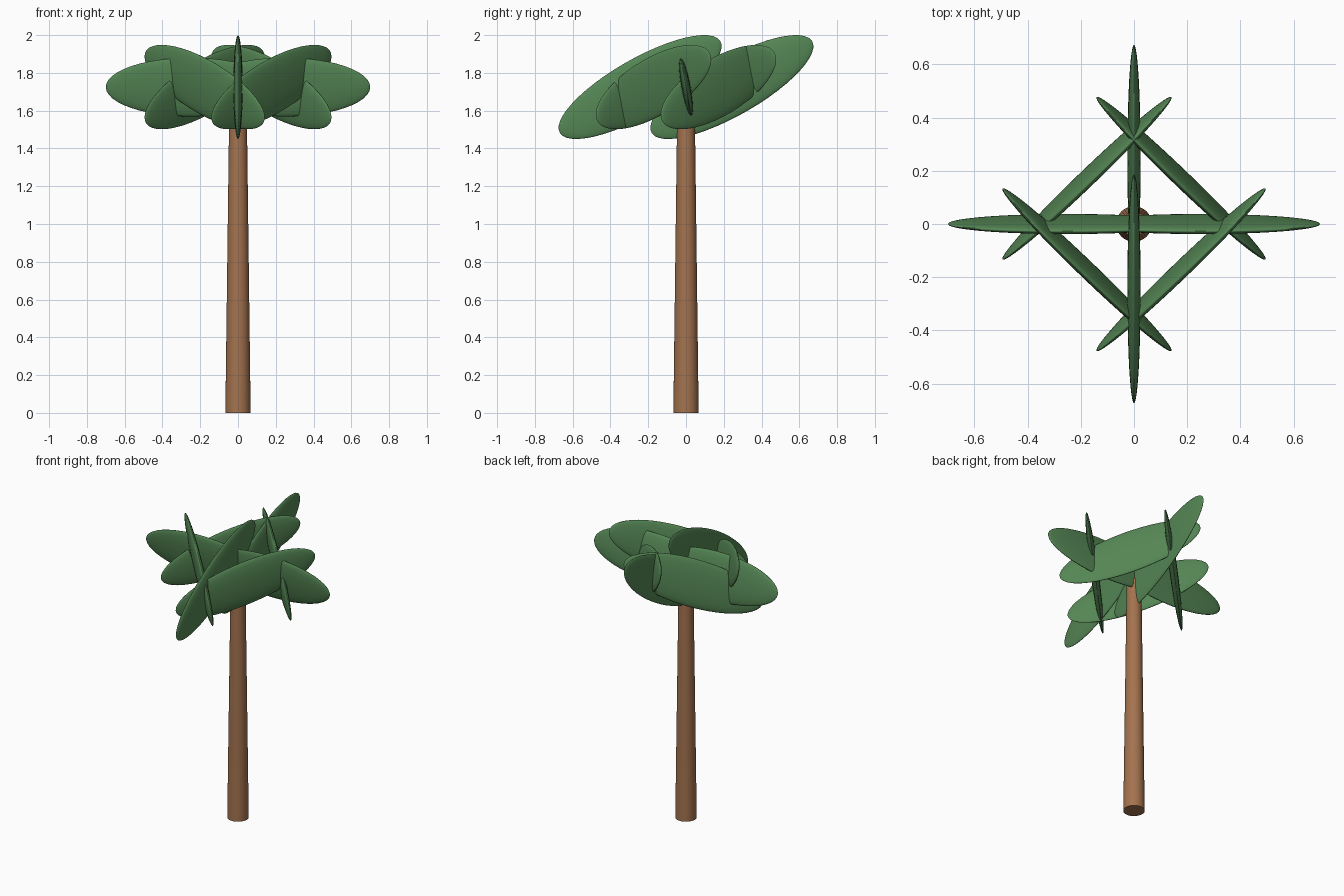
import bpy, bmesh, math
from mathutils import Matrix

if "Cube" in bpy.data.objects:
    bpy.data.objects.remove(bpy.data.objects["Cube"])


def material(name, rgb):
    m = bpy.data.materials.new(name)
    m.diffuse_color = (*rgb, 1)
    m.use_nodes = True
    m.node_tree.nodes["Principled BSDF"].inputs["Base Color"].default_value = m.diffuse_color
    return m


def finish(name, bm, mat):
    bmesh.ops.recalc_face_normals(bm, faces=bm.faces)
    me = bpy.data.meshes.new(name)
    bm.to_mesh(me)
    bm.free()
    me.materials.append(mat)
    ob = bpy.data.objects.new(name, me)
    bpy.context.collection.objects.link(ob)
    bpy.ops.object.select_all(action='DESELECT')
    ob.select_set(True)
    bpy.context.view_layer.objects.active = ob
    bpy.ops.object.shade_smooth_by_angle(angle=math.radians(35))
    return ob


bark = material("bark_brown", (0.37, 0.17, 0.077))
green = material("leaf_green", (0.09, 0.238, 0.09))

# Tapered trunk
H = 1.65
bm = bmesh.new()
bmesh.ops.create_cone(bm, cap_ends=True, segments=32, radius1=0.067,
                      radius2=0.046, depth=H,
                      matrix=Matrix.Translation((0, 0, H / 2)))
finish("trunk", bm, bark)

# Crown of eight thin blades: each turns against its position angle,
# then all lean up toward the back with the same tilt
LEAN = Matrix(((1, 0, 0, 0),
               (0, 0.957, -0.19, 0),
               (0, 0.505, 1.0, 0),
               (0, 0, 0, 1)))
SIZE = Matrix.Diagonal((0.45, 0.025, 0.155, 1))
for i in range(8):
    a = i * math.pi / 4
    place = Matrix.Translation((0.25 * math.cos(a), 0.243 * math.sin(a), 1.725))
    bm = bmesh.new()
    bmesh.ops.create_uvsphere(bm, u_segments=48, v_segments=24, radius=1)
    bmesh.ops.transform(bm, verts=bm.verts,
                        matrix=place @ LEAN @ Matrix.Rotation(-a, 4, 'Z') @ SIZE)
    finish(f"leaf_{i + 1}", bm, green)
